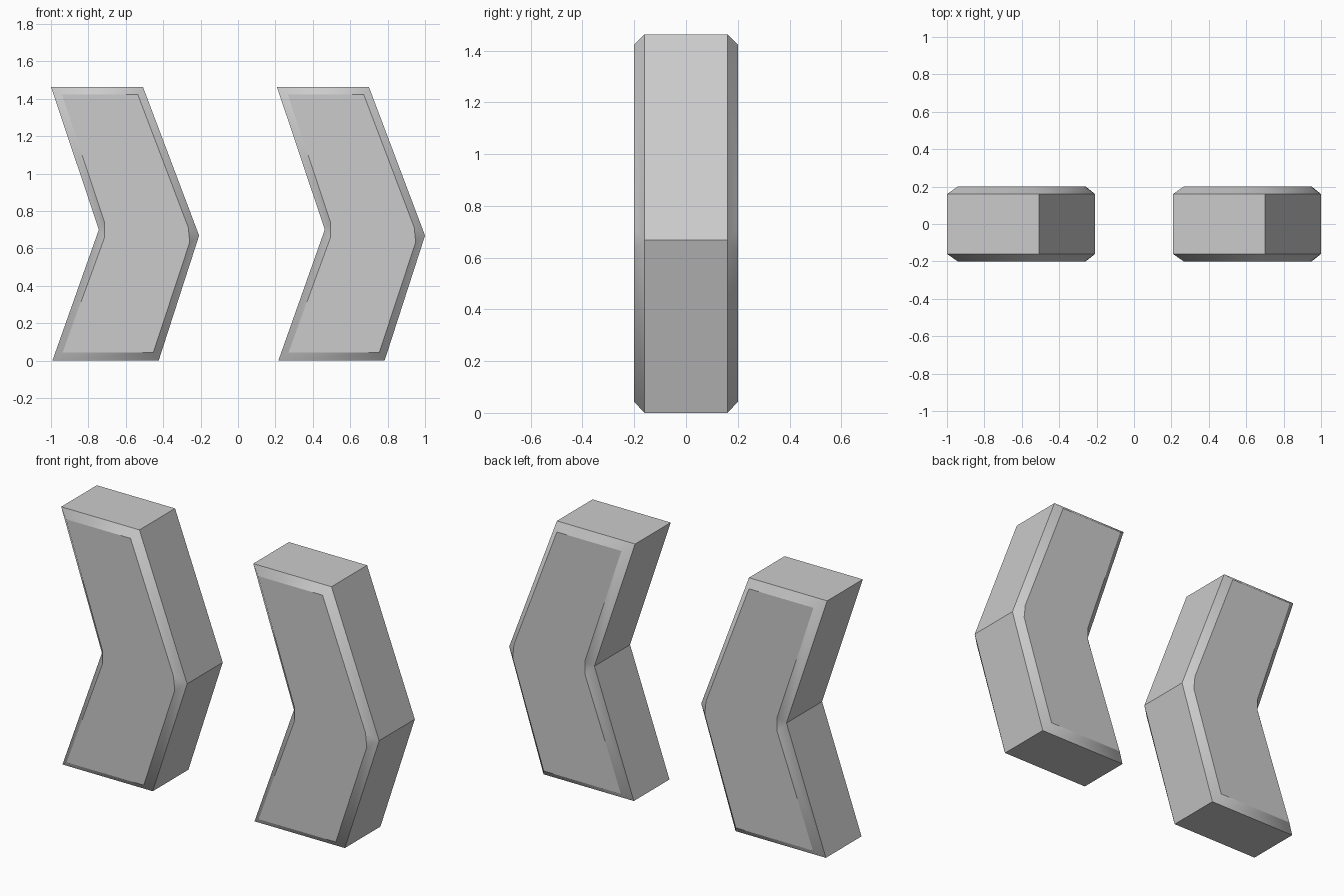
import bpy, bmesh

if "Cube" in bpy.data.objects:
    bpy.data.objects.remove(bpy.data.objects["Cube"])

# (outer rim point, inset face point) in x/z around one chevron; elbows have two inset points
PROFILE = [
    ((-1.00, 1.463), (-0.942, 1.423)),
    ((-0.508, 1.463), (-0.536, 1.423)),
    ((-0.208, 0.668), (-0.266, 0.712)),
    ((-0.208, 0.668), (-0.258, 0.633)),
    ((-0.424, 0.0), (-0.453, 0.042)),
    ((-0.992, 0.0), (-0.938, 0.042)),
    ((-0.744, 0.70), (-0.713, 0.660)),
    ((-0.744, 0.70), (-0.713, 0.738)),
]
RIM_Y, FACE_Y = 0.16, 0.20
SPACING = 1.208


def chevron(name, dx):
    bm = bmesh.new()
    outer = [o for o, _ in PROFILE]
    inner = [i for _, i in PROFILE]
    rings = [[bm.verts.new((x + dx, y, z)) for x, z in pts]
             for pts, y in ((inner, -FACE_Y), (outer, -RIM_Y), (outer, RIM_Y), (inner, FACE_Y))]
    # walls, with smooth bevel bands front and back
    n = len(PROFILE)
    for k in range(3):
        a, b = rings[k], rings[k + 1]
        for i in range(n):
            j = (i + 1) % n
            if k == 1 and outer[i] == outer[j]:
                continue
            f = bm.faces.new((a[i], a[j], b[j], b[i]))
            f.smooth = k != 1
    # front and back faces
    bm.faces.new(rings[0])
    bm.faces.new(rings[3])
    bmesh.ops.remove_doubles(bm, verts=bm.verts, dist=0.0005)
    bmesh.ops.recalc_face_normals(bm, faces=bm.faces)
    # keep the bevel bands crisp against the flat faces
    for e in bm.edges:
        e.smooth = all(f.smooth for f in e.link_faces)
    mesh = bpy.data.meshes.new(name)
    bm.to_mesh(mesh)
    bm.free()
    obj = bpy.data.objects.new(name, mesh)
    bpy.context.collection.objects.link(obj)


chevron("left_chevron", 0.0)
chevron("right_chevron", SPACING)
